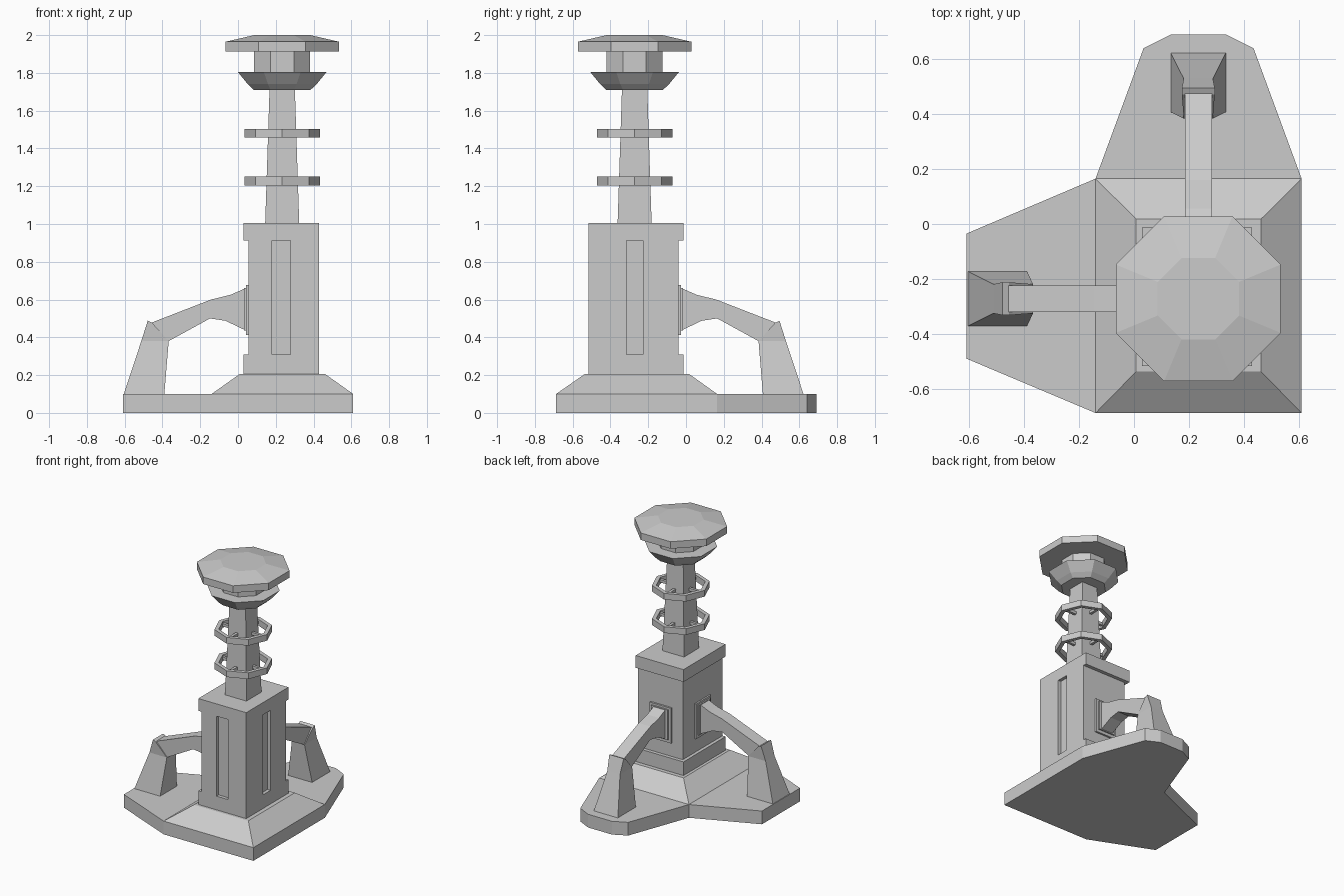
import bpy, bmesh, math
from mathutils import Vector

if "Cube" in bpy.data.objects:
    bpy.data.objects.remove(bpy.data.objects["Cube"])

CX, CY = 0.234, -0.272   # column axis


def loft(name, loops, closed=False):
    """Skin a list of equal-length point loops; cap the ends unless closed."""
    bm = bmesh.new()
    rings = [[bm.verts.new(p) for p in lp] for lp in loops]
    n = len(rings[0])
    pairs = list(zip(rings, rings[1:])) + ([(rings[-1], rings[0])] if closed else [])
    for a, b in pairs:
        for i in range(n):
            j = (i + 1) % n
            bm.faces.new((a[i], a[j], b[j], b[i]))
    if not closed:
        bm.faces.new(rings[0])
        bm.faces.new(rings[-1])
    bmesh.ops.recalc_face_normals(bm, faces=bm.faces)
    me = bpy.data.meshes.new(name)
    bm.to_mesh(me)
    bm.free()
    ob = bpy.data.objects.new(name, me)
    bpy.context.collection.objects.link(ob)
    return ob


def rect(x0, x1, y0, y1, z):
    return [(x0, y0, z), (x1, y0, z), (x1, y1, z), (x0, y1, z)]


def box(name, x0, x1, y0, y1, z0, z1):
    return loft(name, [rect(x0, x1, y0, y1, z0), rect(x0, x1, y0, y1, z1)])


def octagon(r, z, turn=0.0):
    return [(CX + r * math.cos(turn + k * math.pi / 4),
             CY + r * math.sin(turn + k * math.pi / 4), z) for k in range(8)]


def flat_octagon(apothem, z):
    return octagon(apothem / math.cos(math.pi / 8), z, math.pi / 8)


# base slab with two foot wings, and sloped plinth
outline = [(0.61, -0.688), (0.61, 0.165), (0.435, 0.64), (0.335, 0.69), (0.135, 0.69),
           (0.035, 0.64), (-0.14, 0.165), (-0.61, -0.035), (-0.61, -0.49), (-0.14, -0.688)]
loft("base_slab", [[(x, y, z) for x, y in outline] for z in (0, 0.1)])
loft("base_slope", [rect(-0.14, 0.61, -0.688, 0.165, 0.1),
                    rect(0.008, 0.462, -0.537, 0.018, 0.205)])

# column: footing, core, cap
box("column_footing", 0.03, 0.43, -0.516, -0.013, 0.205, 0.308)
box("column_core", 0.055, 0.405, -0.49, -0.04, 0.308, 0.912)
box("column_cap", 0.03, 0.43, -0.516, -0.013, 0.912, 1.005)

# raised panels on the front and right faces, leaving a groove between
box("panel_front_left", 0.055, 0.18, -0.516, -0.49, 0.308, 0.912)
box("panel_front_right", 0.277, 0.43, -0.516, -0.49, 0.308, 0.912)
box("panel_right_front", 0.405, 0.43, -0.49, -0.315, 0.308, 0.912)
box("panel_right_back", 0.405, 0.43, -0.227, -0.04, 0.308, 0.912)

# tapered mast
loft("mast", [rect(CX - h, CX + h, CY - h, CY + h, z) for h, z in ((0.09, 1.005), (0.067, 1.715))])

# hollow octagonal rings on small pegs
for i, z in enumerate((1.205, 1.457)):
    top = z + 0.047
    loft(f"ring_{i}", [octagon(0.2, z), octagon(0.2, top),
                       octagon(0.17, top), octagon(0.17, z)], closed=True)
    for k, (dx, dy) in enumerate(((1, 0), (0, 1), (-1, 0), (0, -1))):
        a, b, w = 0.06, 0.18, 0.01
        xs = sorted((CX + dx * a - abs(dy) * w, CX + dx * b + abs(dy) * w))
        ys = sorted((CY + dy * a - abs(dx) * w, CY + dy * b + abs(dx) * w))
        box(f"ring_{i}_peg_{k}", *xs, *ys, z + 0.013, z + 0.034)

# head: bowl, neck and faceted lid
loft("head_bowl", [flat_octagon(a, z) for a, z in ((0.15, 1.71), (0.182, 1.74), (0.236, 1.806))])
loft("head_neck", [flat_octagon(0.148, z) for z in (1.806, 1.912)])
loft("head_lid", [flat_octagon(a, z) for a, z in ((0.3, 1.912), (0.3, 1.965), (0.148, 2.0))])


# support arms: p runs outward along -x, s sideways; the back arm is the same turned to +y
def left(p, s, z):
    return (p, CY + s, z)


def back(p, s, z):
    return (CX + s, 0.017 - p, z)


def slab(place, p0, z0, p1, z1, h):
    return [place(p0, -h, z0), place(p1, -h, z1), place(p1, h, z1), place(p0, h, z0)]


for side, place in (("left", left), ("back", back)):
    # (outer p, z, inner p, z, half width)
    loft(side + "_leg", [slab(place, -0.605, 0.1, -0.39, 0.1, 0.1),
                         slab(place, -0.512, 0.38, -0.367, 0.38, 0.053)])
    loft(side + "_knee", [slab(place, -0.512, 0.38, -0.367, 0.38, 0.053),
                          slab(place, -0.478, 0.488, -0.455, 0.477, 0.06)])
    loft(side + "_beam", [slab(place, *s, 0.049) for s in (
        (-0.46, 0.477, -0.367, 0.38), (-0.143, 0.6, -0.148, 0.5),
        (-0.04, 0.625, -0.067, 0.488), (0.04, 0.66, 0.04, 0.437))])
    loft(side + "_mount_plate", [slab(place, p, 0.412, p, 0.677, 0.09) for p in (0.06, 0.043)])
    loft(side + "_mount_pad", [slab(place, p, 0.435, p, 0.662, 0.07) for p in (0.043, 0.033)])
